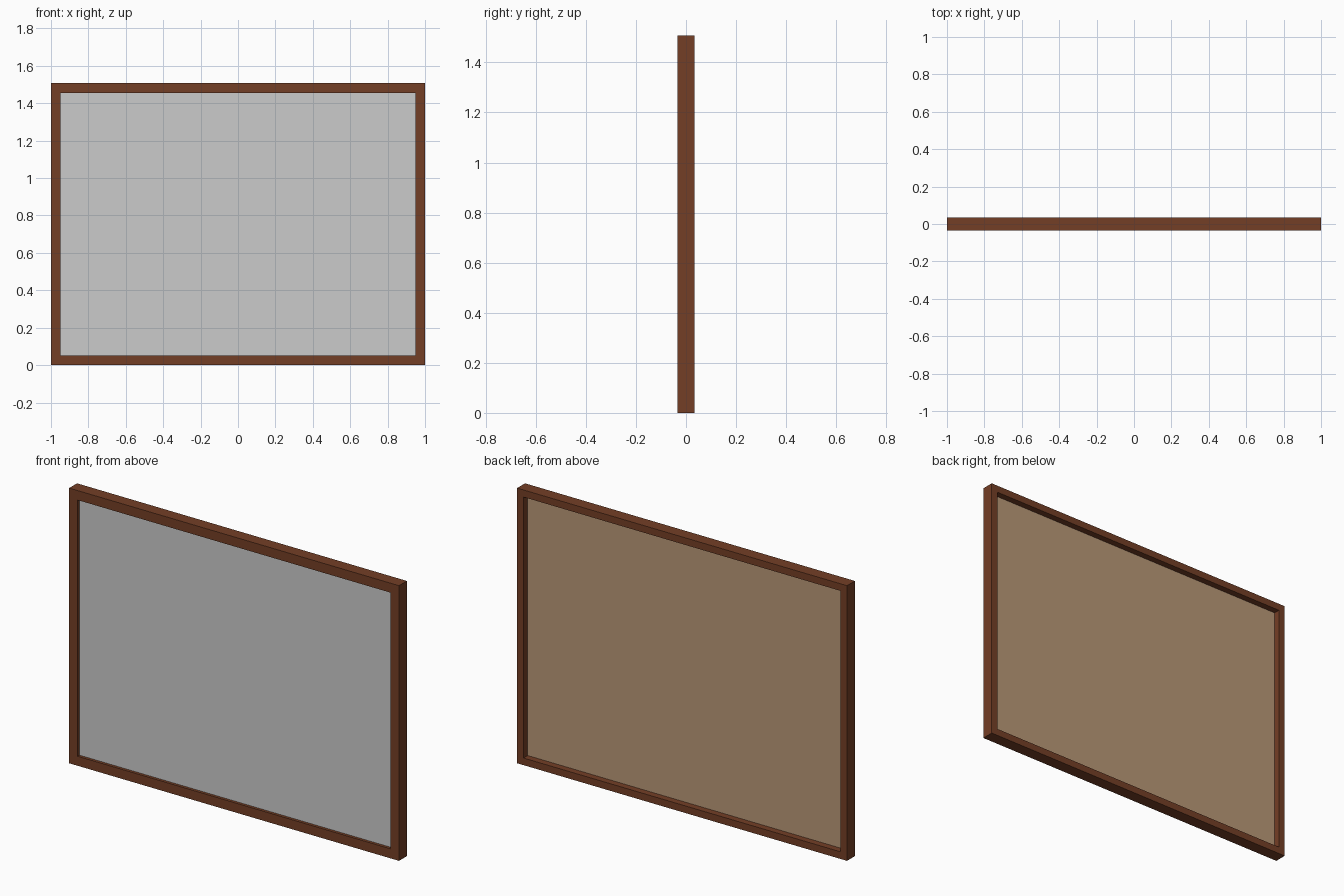
import bpy
import bmesh

W, H, D = 1.0, 1.508, 0.034      # half width, height, half depth
LIP, REBATE = 0.052, 0.039       # frame width at the front and at the back
GLASS_Y, BACK_Y = -0.018, -0.002

cube = bpy.data.objects.get("Cube")
if cube:
    bpy.data.objects.remove(cube, do_unlink=True)


def material(name, rgb):
    mat = bpy.data.materials.new(name)
    mat.use_nodes = True
    mat.diffuse_color = (*rgb, 1)
    mat.node_tree.nodes["Principled BSDF"].inputs["Base Color"].default_value = (*rgb, 1)
    return mat


def finish(name, bm, mat):
    bmesh.ops.recalc_face_normals(bm, faces=bm.faces)
    mesh = bpy.data.meshes.new(name)
    bm.to_mesh(mesh)
    bm.free()
    mesh.materials.append(mat)
    obj = bpy.data.objects.new(name, mesh)
    bpy.context.collection.objects.link(obj)
    return obj


def panel(name, y0, y1, inset, mat):
    bm = bmesh.new()
    bmesh.ops.create_cube(bm, size=1)
    for v in bm.verts:
        v.co.x *= 2 * (W - inset)
        v.co.y = y0 if v.co.y < 0 else y1
        v.co.z = H / 2 + v.co.z * (H - 2 * inset)
    return finish(name, bm, mat)


wood = material("brown_wood", (0.175, 0.049, 0.019))
glass = material("grey_glass", (0.6, 0.6, 0.6))
board = material("tan_board", (0.49, 0.315, 0.185))

# Frame: rebated section (inset, depth) carried round four mitred corners
section = [(0, -D), (LIP, -D), (LIP, GLASS_Y), (REBATE, GLASS_Y), (REBATE, D), (0, D)]
corners = [(-1, -1), (1, -1), (1, 1), (-1, 1)]
bm = bmesh.new()
rings = [[bm.verts.new((sx * (W - i), y, H / 2 + sz * (H / 2 - i))) for i, y in section]
         for sx, sz in corners]
for k, ring in enumerate(rings):
    following = rings[(k + 1) % len(rings)]
    for j in range(len(section)):
        n = (j + 1) % len(section)
        bm.faces.new((ring[j], ring[n], following[n], following[j]))
finish("frame", bm, wood)

# Pane and backing board seated in the rebate
MID_Y = (GLASS_Y + BACK_Y) / 2
panel("glass_pane", GLASS_Y, MID_Y, REBATE, glass)
panel("backing_board", MID_Y, BACK_Y, REBATE, board)
